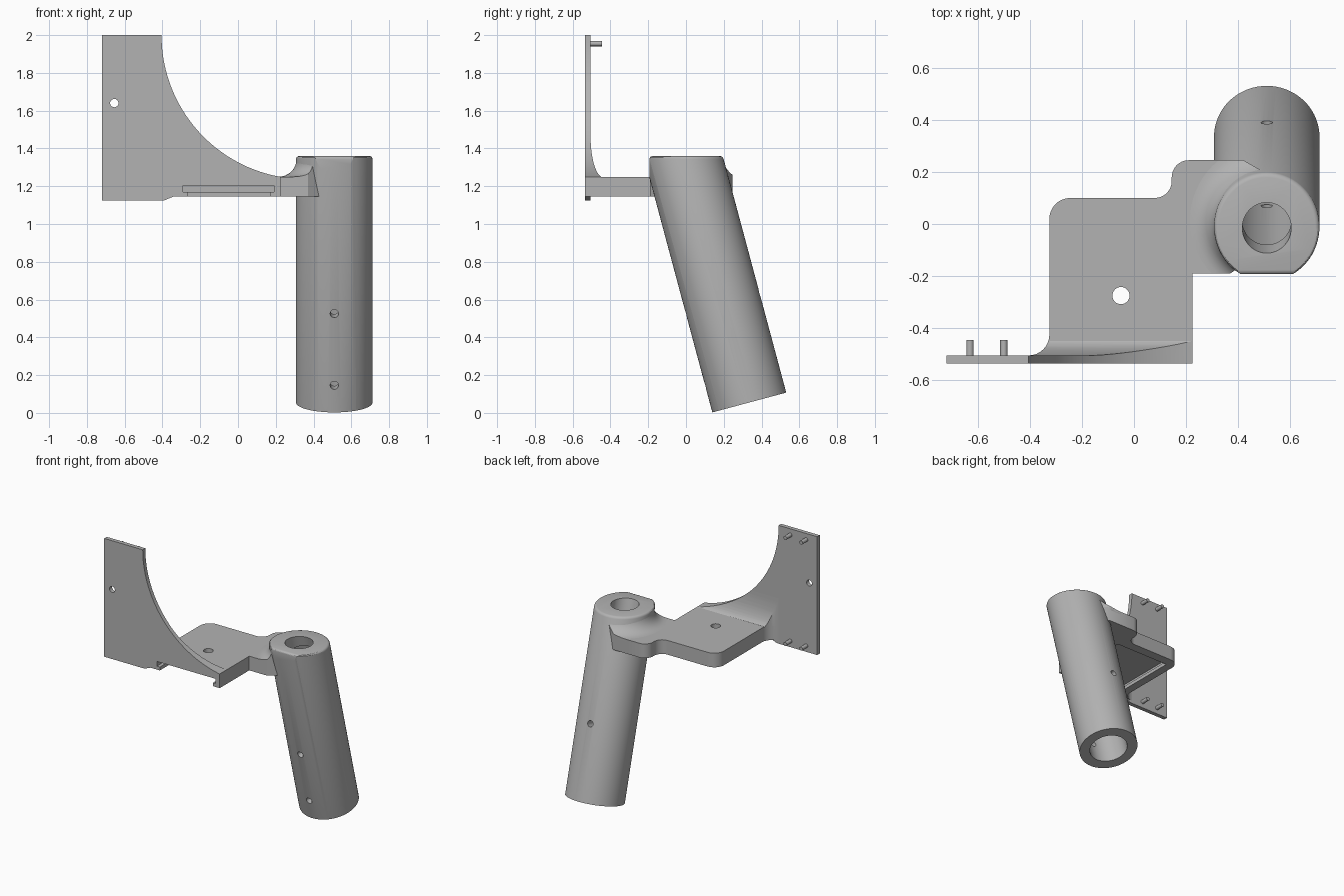
import bpy, bmesh, math
from mathutils import Matrix

if "Cube" in bpy.data.objects:
    bpy.data.objects.remove(bpy.data.objects["Cube"])

grey = bpy.data.materials.new("plain grey")
grey.use_nodes = True
grey.diffuse_color = (0.45, 0.45, 0.45, 1)
grey.node_tree.nodes["Principled BSDF"].inputs["Base Color"].default_value = (0.45, 0.45, 0.45, 1)


def make(name, bm, matrix=None):
    if matrix:
        bm.transform(matrix)
    bmesh.ops.recalc_face_normals(bm, faces=bm.faces)
    mesh = bpy.data.meshes.new(name)
    bm.to_mesh(mesh)
    bm.free()
    mesh.materials.append(grey)
    ob = bpy.data.objects.new(name, mesh)
    bpy.context.collection.objects.link(ob)
    return ob


def prism(name, pts, axis, lo, hi):
    """Extrude a flat outline along x, y or z."""
    place = {"x": lambda a, b, d: (d, a, b),
             "y": lambda a, b, d: (a, d, b),
             "z": lambda a, b, d: (a, b, d)}[axis]
    bm = bmesh.new()
    face = bm.faces.new([bm.verts.new(place(a, b, lo)) for a, b in pts])
    out = bmesh.ops.extrude_face_region(bm, geom=[face])
    move = place(0, 0, hi - lo)
    bmesh.ops.translate(bm, vec=move, verts=[v for v in out["geom"] if isinstance(v, bmesh.types.BMVert)])
    return make(name, bm)


def box(name, x, y, z):
    return prism(name, [(x[0], y[0]), (x[1], y[0]), (x[1], y[1]), (x[0], y[1])], "z", *z)


def cyl(name, r, lo, hi, matrix, seg=32):
    bm = bmesh.new()
    bmesh.ops.create_cone(bm, cap_ends=True, segments=seg, radius1=r, radius2=r, depth=hi - lo,
                          matrix=Matrix.Translation((0, 0, (lo + hi) / 2)))
    return make(name, bm, matrix)


def arc(cx, cy, r, a, b, n=8):
    ang = [math.radians(a + (b - a) * i / n) for i in range(n + 1)]
    return [(cx + r * math.cos(t), cy + r * math.sin(t)) for t in ang]


def boolean(ob, others, op="DIFFERENCE", keep=False):
    for other in others:
        mod = ob.modifiers.new("cut", "BOOLEAN")
        mod.operation, mod.solver, mod.object = op, "EXACT", other
        bpy.context.view_layer.objects.active = ob
        bpy.ops.object.modifier_apply(modifier=mod.name)
        if not keep:
            bpy.data.objects.remove(other)


def at(x, y, z):
    return Matrix.Translation((x, y, z))


along_y = Matrix.Rotation(math.radians(-90), 4, "X")
along_x = Matrix.Rotation(math.radians(90), 4, "Y")
FRONT, TOP = -0.535, 1.36

# Leaning tube, cut level at the top and flat at the front
lean = at(0.51, 0.335, 0.055) @ Matrix.Rotation(math.radians(15), 4, "X")
tube = cyl("leaning_tube", 0.2025, 0, 1.6, lean, 72)
boolean(tube, [box("top_cut", (0, 1), (-1, 1), (TOP, 2)),
               box("front_cut", (0, 1), (-1, -0.193), (1.1, 2))])
bm = bmesh.new()
bm.from_mesh(tube.data)
rim = [e for e in bm.edges if all(v.co.z > TOP - 0.001 for v in e.verts)]
bmesh.ops.bevel(bm, geom=rim, offset=0.016, segments=3, profile=0.5, affect="EDGES", clamp_overlap=False)
bm.to_mesh(tube.data)
bm.free()

# Arm outline, seen from above
outline = ([(0.225, FRONT), (0.225, -0.19), (0.37, -0.19), (0.5, -0.1), (0.5, 0.2), (0.42, 0.245)]
           + arc(0.21, 0.18, 0.065, 90, 180)
           + arc(0.08, 0.165, 0.065, 0, -90)
           + arc(-0.245, 0.02, 0.08, 90, 180)
           + arc(-0.405, -0.425, 0.08, 0, -90)
           + [(-0.405, FRONT)])
arm = prism("arm", outline, "z", 1.145, 1.25)

# T-shaped slot under the arm and a screw hole through it
boolean(arm, [box("slot_mouth", (-0.265, 0.17), (-0.6, 0.03), (1.1, 1.18)),
              box("slot_wide", (-0.29, 0.19), (-0.6, 0.05), (1.17, 1.205)),
              cyl("arm_hole", 0.033, 1, 1.4, at(-0.05, -0.275, 0))])

# Collar flaring from the tube into the arm
bm = bmesh.new()
profile = [(0, 1.23), (0.295, 1.23)] + arc(0.295, 1.345, 0.095, 270, 180) + [(0, 1.345)]
verts = [bm.verts.new((r, 0, z)) for r, z in profile]
edges = [bm.edges.new(p) for p in zip(verts, verts[1:])]
bmesh.ops.spin(bm, geom=verts + edges, cent=(0, 0, 0), axis=(0, 0, 1),
               angle=math.tau, steps=64, use_merge=True)
bmesh.ops.remove_doubles(bm, verts=bm.verts, dist=0.0001)
slope = math.tan(math.radians(15))
for v in bm.verts:
    v.co.y -= slope * (v.co.z - 1.304)
collar = make("collar", bm, at(0.51, 0, 0))
boolean(collar, [prism("collar_limit", outline, "z", 1.2, 1.5)], "INTERSECT")

# Tube bore with a narrower mouth at the top
bores = [cyl("bore", 0.131, -0.1, 1.25, lean, 64), cyl("mouth", 0.094, 1.1, 1.7, lean, 48)]
for part in (tube, arm, collar):
    boolean(part, bores, keep=True)
for b in bores:
    bpy.data.objects.remove(b)

# Screw holes in the tube: one front to back, one front only, one sideways
boolean(tube, [cyl("through_hole", 0.022, -0.4, 0.4, lean @ at(0, 0, 0.541) @ along_y),
               cyl("front_hole", 0.022, -0.4, 0, lean @ at(0, 0, 0.148) @ along_y),
               cyl("side_hole", 0.022, -0.4, 0.4, lean @ at(0, 0, 0.336) @ along_x)])

# Upright plate with a large quarter-round cut
curve = arc(0.357, 2.0, 0.762, 180, 260, 40)
plate_pts = ([(-0.72, 1.125), (-0.39, 1.125), (-0.34, 1.146), (-0.3, 1.21), (0.2, 1.21), (0.225, 1.21)]
             + curve[::-1] + [(-0.72, 2.0)])
plate = prism("upright_plate", plate_pts, "y", FRONT, -0.505)
boolean(plate, [cyl("plate_hole", 0.022, -1, 0, at(-0.655, 0, 1.64) @ along_y)])

# Curved web blending the plate into the arm
sweep = [(-0.505 + 0.07 * (1 - x), 1.46 - 0.215 * z) for x, z in
         [(math.cos(t * math.pi / 24), math.sin(t * math.pi / 24)) for t in range(13)]]
web = prism("web", [(FRONT + 0.005, 1.22), (FRONT + 0.005, 1.46)] + sweep + [(-0.435, 1.22)],
            "x", -0.45, 0.225)
boolean(web, [prism("web_plan", outline, "z", 1, 2),
              prism("web_front", plate_pts, "y", -0.6, -0.3)], "INTERSECT")

# Locating pegs on the back of the plate
pegs = [cyl("peg", 0.014, -0.51, -0.445, at(x, 0, z) @ along_y, 20)
        for x in (-0.63, -0.5) for z in (1.17, 1.955)]

for ob in [tube, arm, collar, plate, web] + pegs:
    bpy.ops.object.select_all(action="DESELECT")
    ob.select_set(True)
    bpy.context.view_layer.objects.active = ob
    bpy.ops.object.shade_smooth_by_angle(angle=math.radians(30))
